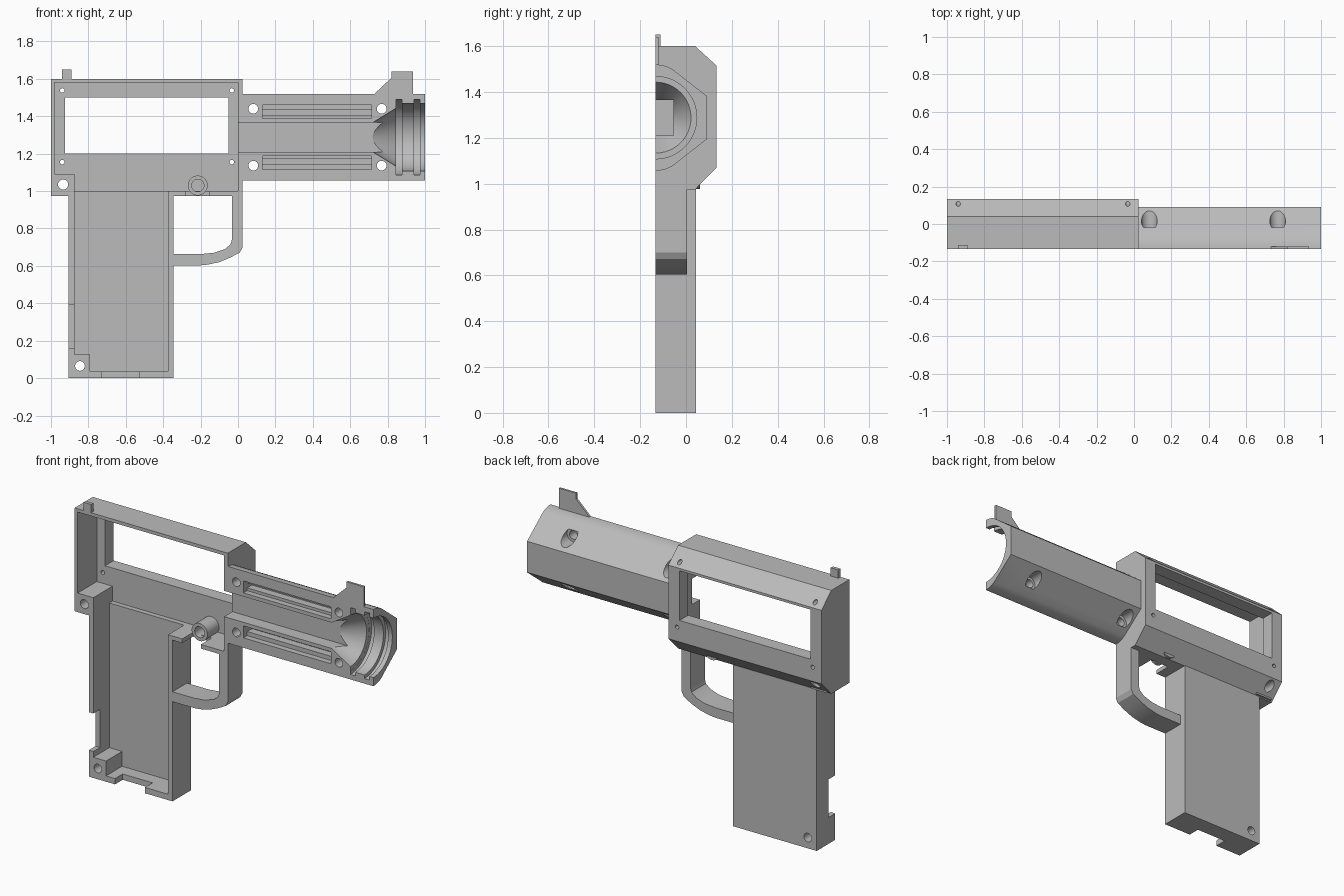
import bpy, bmesh, math
from mathutils import Matrix, Vector

if "Cube" in bpy.data.objects:
    bpy.data.objects.remove(bpy.data.objects["Cube"])

grey = bpy.data.materials.new("plain grey")
grey.use_nodes = True
colour = (0.5, 0.5, 0.5, 1)
grey.diffuse_color = colour
grey.node_tree.nodes["Principled BSDF"].inputs["Base Color"].default_value = colour

SPLIT = -0.133          # flat open side of the half shell
OUT = SPLIT - 0.1       # where cutters start, clear of the open side
AXIS = 1.288            # height of the bore


def finish(name, bm):
    bmesh.ops.recalc_face_normals(bm, faces=bm.faces)
    mesh = bpy.data.meshes.new(name)
    bm.to_mesh(mesh)
    bm.free()
    mesh.materials.append(grey)
    ob = bpy.data.objects.new(name, mesh)
    bpy.context.collection.objects.link(ob)
    return ob


def prism(name, points, start, end, axis):
    """Extrude a profile: (x, z) points along y, or (y, z) points along x."""
    bm = bmesh.new()
    place = (lambda a, b: (a, start, b)) if axis == "y" else (lambda a, b: (start, a, b))
    face = bm.faces.new([bm.verts.new(place(a, b)) for a, b in points])
    moved = bmesh.ops.extrude_face_region(bm, geom=[face])["geom"]
    step = Vector((0, end - start, 0)) if axis == "y" else Vector((end - start, 0, 0))
    bmesh.ops.translate(bm, vec=step, verts=[v for v in moved if isinstance(v, bmesh.types.BMVert)])
    return finish(name, bm)


def box(name, x0, x1, y0, y1, z0, z1):
    return prism(name, [(x0, z0), (x1, z0), (x1, z1), (x0, z1)], y0, y1, "y")


def cone(name, r1, r2, start, end, axis, a, b, sides=48):
    """Round bar along y at (x, z) = (a, b), or along x at (y, z) = (a, b)."""
    bm = bmesh.new()
    mid = (start + end) / 2
    if axis == "y":
        spot, turn = (a, mid, b), Matrix.Rotation(-math.pi / 2, 4, "X")
    else:
        spot, turn = (mid, a, b), Matrix.Rotation(math.pi / 2, 4, "Y")
    bmesh.ops.create_cone(bm, cap_ends=True, segments=sides, radius1=r1, radius2=r2,
                          depth=end - start, matrix=Matrix.Translation(spot) @ turn)
    return finish(name, bm)


def hole(x, z, r, start=OUT, end=0.3):
    return cone("cutter", r, r, start, end, "y", x, z, 24)


def cut_box(*size):
    return box("cutter", *size)


def carve(ob, cutters):
    """Subtract the cutters, keep the result and drop the helpers."""
    for c in cutters:
        c.hide_render = True
        mod = ob.modifiers.new("cut", "BOOLEAN")
        mod.operation, mod.solver, mod.object = "DIFFERENCE", "EXACT", c
    graph = bpy.context.evaluated_depsgraph_get()
    mesh = bpy.data.meshes.new_from_object(ob.evaluated_get(graph))
    ob.modifiers.clear()
    ob.data = mesh
    for c in cutters:
        bpy.data.objects.remove(c)


def channel():
    return cut_box(-0.02, 0.8, OUT, -0.055, AXIS - 0.078, AXIS + 0.078)


# Receiver shell with window, cavity, screw holes and trigger slot
receiver = prism("receiver", [(SPLIT, 0.975), (0.04, 0.975), (0.133, 1.07), (0.133, 1.515),
                              (0.04, 1.6), (SPLIT, 1.6)], -1, 0.025, "x")
carve(receiver, [
    cut_box(-0.98, 0, OUT, 0.05, 1.0, 1.58),
    cut_box(-0.925, -0.05, OUT, 0.3, 1.2, 1.5),
    cut_box(-0.875, -0.375, OUT, 0.02, 0.9, 1.05),
    cut_box(-0.28, -0.155, OUT, -0.03, 0.9, 1.05),
    channel(), hole(-0.935, 1.035, 0.027)]
    + [hole(x, z, 0.012) for x in (-0.94, -0.033) for z in (1.155, 1.538)])

# Corner screw boss at the rear of the receiver
rear_boss = box("rear_boss", -0.985, -0.875, SPLIT, 0.055, 0.98, 1.09)
carve(rear_boss, [hole(-0.935, 1.035, 0.027)])

# Grip shell with its notches and bottom screw boss
grip = box("grip", -0.905, -0.345, SPLIT, 0.043, 0, 0.977)
carve(grip, [
    cut_box(-0.875, -0.375, OUT, 0.02, 0.035, 1.1),
    cut_box(-1, -0.86, OUT, -0.07, 0.16, 0.39),
    cut_box(-0.73, -0.53, OUT, -0.06, -0.1, 0.05),
    hole(-0.845, 0.065, 0.026)])
grip_boss = box("grip_boss", -0.9, -0.79, SPLIT, 0.03, 0.005, 0.125)
carve(grip_boss, [hole(-0.845, 0.065, 0.026)])

# Trigger guard loop
guard = prism("trigger_guard", [
    (0.025, 0.98), (0.025, 0.7), (0.01, 0.672), (-0.04, 0.645), (-0.1, 0.62), (-0.16, 0.607),
    (-0.2, 0.603), (-0.35, 0.603), (-0.35, 0.663), (-0.2, 0.663), (-0.13, 0.67),
    (-0.07, 0.69), (-0.04, 0.715), (-0.033, 0.74), (-0.033, 0.98)], SPLIT, 0.005, "y")

# Hollow trigger pivot
pivot = cone("trigger_pivot", 0.053, 0.053, -0.06, 0.06, "y", -0.215, 1.03)
carve(pivot, [hole(-0.215, 1.03, 0.033, OUT, 0.045)])

# Barrel half with rounded crown, built from a mirrored profile
half = [(SPLIT, 0.232), (-0.11, 0.23), (-0.085, 0.224), (-0.06, 0.212), (0.091, 0.094)]
outline = [(y, AXIS + h) for y, h in half] + [(y, AXIS - h) for y, h in reversed(half)]
barrel = prism("barrel", outline, 0.02, 1, "x")
cutters = [channel(),
           cone("cutter", 0.078, 0.158, 0.72, 0.85, "x", SPLIT, AXIS),
           cone("cutter", 0.18, 0.18, 0.845, 1.1, "x", SPLIT, AXIS)]
cutters += [cone("cutter", 0.202, 0.202, x, x + 0.032, "x", SPLIT, AXIS) for x in (0.846, 0.94)]
for side in (1, -1):
    # Stepped lightening slots, and screw holes with counterbores
    for low, high, depth in ((0.1, 0.172, 0.035), (0.117, 0.147, 0.08)):
        z0, z1 = sorted((AXIS + side * low, AXIS + side * high))
        cutters.append(cut_box(0.13, 0.715, OUT, SPLIT + depth, z0, z1))
    for x in (0.082, 0.768):
        z = AXIS + side * 0.152
        cutters += [hole(x, z, 0.026), hole(x, z, 0.042, -0.02)]
carve(barrel, cutters)

# Sights
front_sight = prism("front_sight", [(0.72, 1.5), (0.735, 1.525), (0.82, 1.605), (0.82, 1.64),
                                    (0.935, 1.64), (0.935, 1.5)], SPLIT, -0.12, "y")
rear_sight = box("rear_sight", -0.94, -0.89, SPLIT, -0.112, 1.59, 1.65)

# Smooth the round parts while keeping edges crisp
for ob in (barrel, pivot, guard, receiver, grip, rear_boss, grip_boss):
    bpy.ops.object.select_all(action="DESELECT")
    ob.select_set(True)
    bpy.context.view_layer.objects.active = ob
    bpy.ops.object.shade_smooth_by_angle(angle=math.radians(28))
